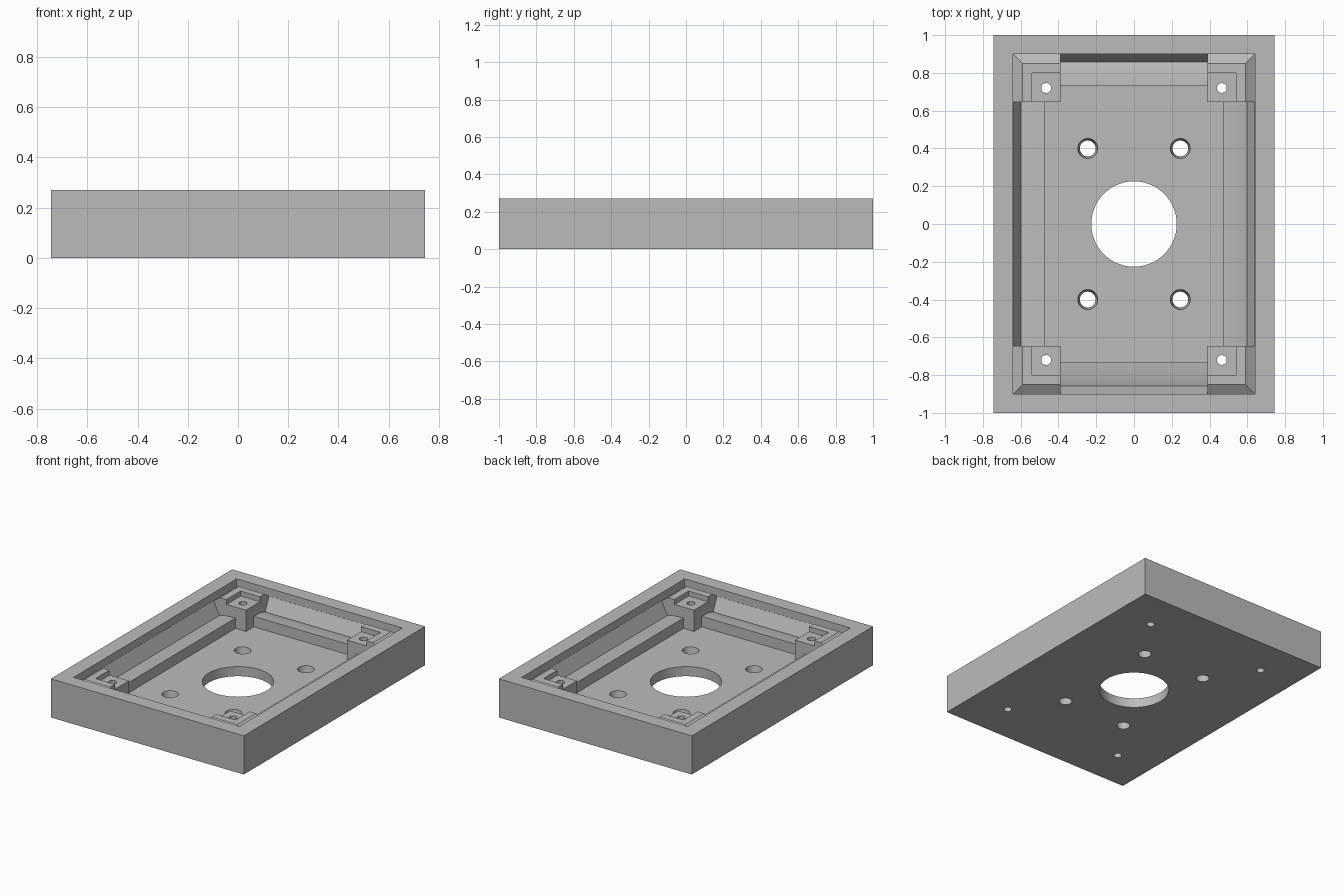
import bpy, bmesh, math
from mathutils import Vector

old = bpy.data.objects.get("Cube")
if old:
    bpy.data.objects.remove(old, do_unlink=True)

HX, HY, TOP = 0.745, 1.0, 0.27      # outer half sizes and height
IX, IY = 0.64, 0.90                 # half sizes of the opening
PX, PY = 0.39, 0.645                # inner corner of each corner post
FLOOR, PAD, RIDGE = 0.067, 0.215, 0.25

grey = bpy.data.materials.new("light_grey")
grey.use_nodes = True
colour = (0.5, 0.5, 0.5, 1)
grey.diffuse_color = colour
grey.node_tree.nodes["Principled BSDF"].inputs["Base Color"].default_value = colour


def finish(name, bm):
    bmesh.ops.recalc_face_normals(bm, faces=bm.faces)
    mesh = bpy.data.meshes.new(name)
    bm.to_mesh(mesh)
    bm.free()
    mesh.materials.append(grey)
    obj = bpy.data.objects.new(name, mesh)
    bpy.context.collection.objects.link(obj)
    return obj


def box(name, hx, hy, z0, z1):
    bm = bmesh.new()
    bmesh.ops.create_cube(bm, size=1)
    for v in bm.verts:
        v.co = (v.co.x * 2 * hx, v.co.y * 2 * hy, z0 if v.co.z < 0 else z1)
    return finish(name, bm)


def hole(name, x, y, r_low, r_high, z_high, sides=48):
    """Round cutter whose radii are given at z = 0 and at z_high."""
    slope = (r_high - r_low) / z_high
    z0, z1 = -0.05, z_high + 0.05
    bm = bmesh.new()
    bmesh.ops.create_cone(bm, cap_ends=True, segments=sides, depth=z1 - z0,
                          radius1=r_low + slope * z0, radius2=r_low + slope * z1)
    bmesh.ops.translate(bm, verts=bm.verts, vec=(x, y, (z0 + z1) / 2))
    return finish(name, bm)


def trough(name, half_profile, half_length, along_x):
    """Mirrored cross-section extruded along one axis."""
    points = half_profile + [(-w, z) for w, z in reversed(half_profile)]
    bm = bmesh.new()
    rings = []
    for s in (-half_length, half_length):
        rings.append([bm.verts.new((s, w, z) if along_x else (w, s, z)) for w, z in points])
        bm.faces.new(rings[-1])
    n = len(points)
    for i in range(n):
        j = (i + 1) % n
        bm.faces.new((rings[0][i], rings[0][j], rings[1][j], rings[1][i]))
    return finish(name, bm)


def section(edge, step):
    """Wall slope, shallow gutter, ledge and drop to the floor."""
    edge -= 0.001
    return [(edge, 0.35), (edge, PAD), (edge - 0.042, 0.122),
            (edge - 0.085, 0.135), (step, 0.14), (step, FLOOR)]


def cut(target, cutter):
    mod = target.modifiers.new("cut", "BOOLEAN")
    mod.operation, mod.solver, mod.object = "DIFFERENCE", "EXACT", cutter
    bpy.context.view_layer.objects.active = target
    bpy.ops.object.modifier_apply(modifier=mod.name)
    bpy.data.objects.remove(cutter, do_unlink=True)


# Tray: rim, wall troughs, floor and corner posts
tray = box("tray", HX, HY, 0, TOP)
cut(tray, box("opening_cutter", IX, IY, PAD, 0.4))
cut(tray, trough("side_trough_cutter", section(IX, 0.47), PY, False))
cut(tray, trough("end_trough_cutter", section(IY, 0.73), PX, True))

# Centre opening, tapered floor holes and post screw holes
cut(tray, hole("centre_cutter", 0, 0, 0.226, 0.226, FLOOR, 64))
for sx in (-1, 1):
    for sy in (-1, 1):
        cut(tray, hole("floor_hole_cutter", sx * 0.245, sy * 0.4, 0.042, 0.053, FLOOR))
        cut(tray, hole("post_hole_cutter", sx * 0.465, sy * 0.72, 0.026, 0.026, PAD, 32))

bpy.ops.object.select_all(action="DESELECT")
tray.select_set(True)
bpy.context.view_layer.objects.active = tray
bpy.ops.object.shade_smooth_by_angle(angle=math.radians(25))


# Bevelled L-shaped ridges around the screw pads
def corner_ridge(name, sx, sy):
    bm = bmesh.new()
    rings = []
    profile = [(0, PAD), (0.05, RIDGE), (0.10, RIDGE), (0.10, PAD)]
    for station in range(3):
        ring = []
        for d, z in profile:
            x = PX if station == 0 else IX - d
            y = PY if station == 2 else IY - d
            ring.append(bm.verts.new(Vector((sx * x, sy * y, z))))
        rings.append(ring)
    for a, b in zip(rings, rings[1:]):
        for i in range(4):
            j = (i + 1) % 4
            bm.faces.new((a[i], a[j], b[j], b[i]))
    bm.faces.new(rings[0])
    bm.faces.new(rings[-1])
    return finish(name, bm)


for sx, side in ((-1, "right"), (1, "left")):
    for sy, end in ((-1, "front"), (1, "back")):
        corner_ridge(f"{end}_{side}_ridge", sx, sy)
